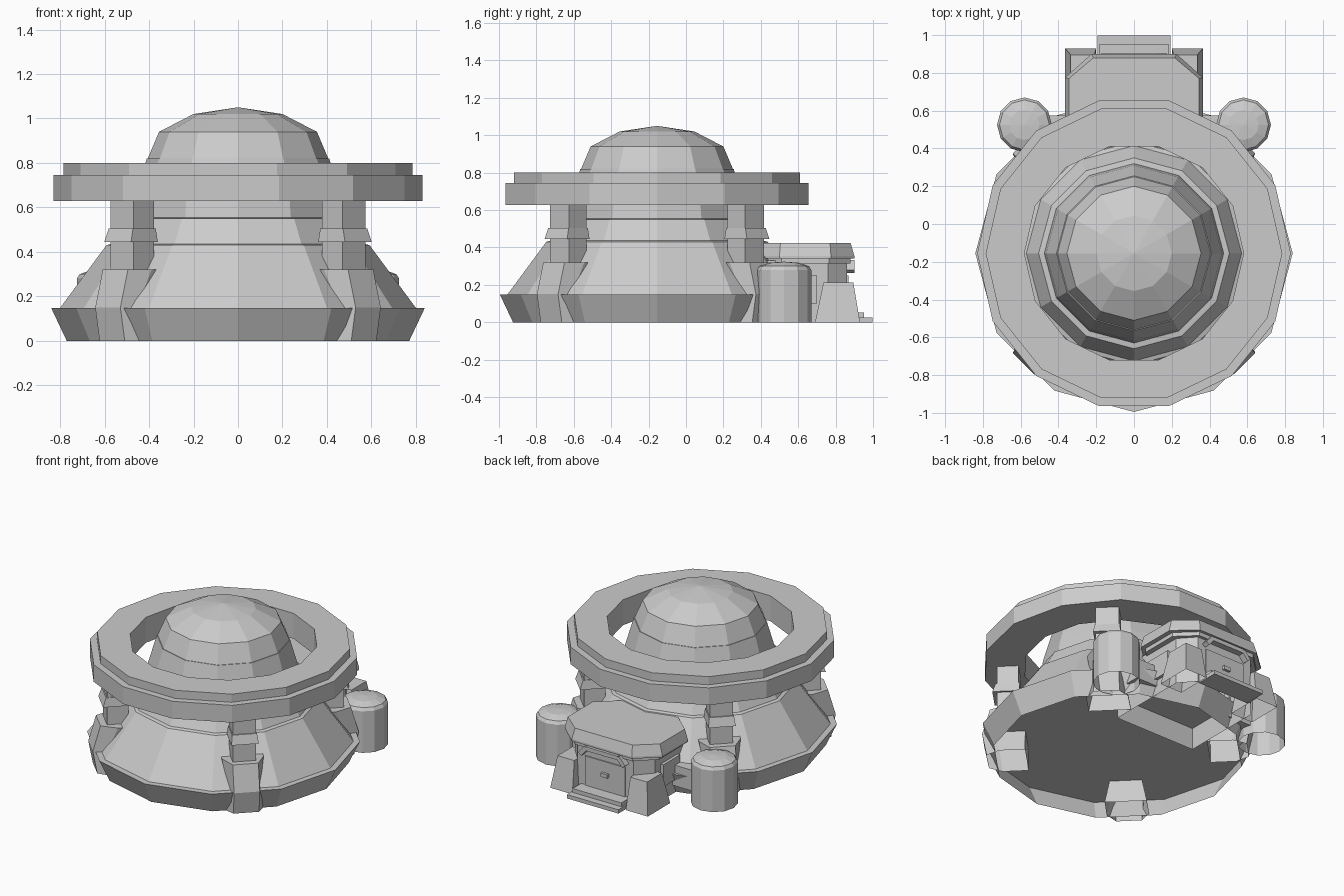
import bpy, bmesh
from math import sin, cos, pi, radians
from mathutils import Matrix

cube = bpy.data.objects.get("Cube")
if cube:
    bpy.data.objects.remove(cube, do_unlink=True)

stone = bpy.data.materials.new("light grey")
stone.use_nodes = True
GREY = (0.6, 0.6, 0.6, 1)
stone.diffuse_color = GREY
stone.node_tree.nodes["Principled BSDF"].inputs["Base Color"].default_value = GREY

CY = -0.155  # centre of the round building


def loft(name, sections, matrix=None, loop=False, open_bottom=False):
    """Join outlines of (x, y, z) points; cap the ends, or close the loop."""
    bm = bmesh.new()
    rows = [[bm.verts.new(p) for p in s] for s in sections]
    n = len(rows[0])
    pairs = list(zip(rows, rows[1:]))
    if loop:
        pairs.append((rows[-1], rows[0]))
    else:
        bm.faces.new(rows[-1])
        if not open_bottom:
            bm.faces.new(rows[0])
    for a, b in pairs:
        for i in range(n):
            j = (i + 1) % n
            bm.faces.new((a[i], a[j], b[j], b[i]))
    if matrix:
        bm.transform(matrix)
    bmesh.ops.recalc_face_normals(bm, faces=bm.faces)
    mesh = bpy.data.meshes.new(name)
    bm.to_mesh(mesh)
    bm.free()
    mesh.materials.append(stone)
    obj = bpy.data.objects.new(name, mesh)
    bpy.context.collection.objects.link(obj)


def lathe(name, profile, sides, x, y, **caps):
    rows = [[(x + r * cos(2 * pi * i / sides), y + r * sin(2 * pi * i / sides), z)
             for i in range(sides)] for r, z in profile]
    loft(name, rows, **caps)


def box(name, x0, x1, y0, y1, z0, z1, matrix=None):
    outline = [(x0, y0), (x1, y0), (x1, y1), (x0, y1)]
    loft(name, [[(x, y, z) for x, y in outline] for z in (z0, z1)], matrix)


def mirrored(half, z):
    """Symmetric outline from its +x half."""
    return [(x, y, z) for x, y in half] + [(-x, y, z) for x, y in reversed(half)]


# Hollow base rim, sloped body and dome, twelve sided
lathe("base_rim", [(.77, 0), (.84, .148)], 12, 0, CY, open_bottom=True)
lathe("main_body", [(.80, .148), (.592, .43), (.57, .436), (.505, .55), (.475, .554),
                    (.465, .63), (.41, .82)], 12, 0, CY, open_bottom=True)
lathe("dome", [(.41, .8), (.405, .822), (.355, .94), (.2, 1.02), (.002, 1.05)],
      12, 0, CY, open_bottom=True)

# Raised ring with a stepped outer edge
lathe("upper_ring", [(.58, .628), (.83, .628), (.83, .745), (.785, .745),
                     (.785, .8), (.58, .8)], 14, 0, CY, loop=True)


# Four legs with hollow feet
def foot_section(z, mid, mid_half, out, out_half):
    pts = [(.56, mid_half), (mid, mid_half), (out, out_half)]
    return [(r, w, z) for r, w in pts] + [(r, -w, z) for r, w in reversed(pts)]


for k, label in enumerate(("back_left", "back_right", "front_right", "front_left")):
    place = Matrix.Translation((0, CY, 0)) @ Matrix.Rotation(radians(45 + 90 * k), 4, 'Z')
    loft("foot_" + label, [foot_section(0, .72, .13, .80, .08),
                           foot_section(.15, .74, .10, .828, .08),
                           foot_section(.32, .68, .13, .78, .08)], place, open_bottom=True)
    box("column_" + label, .605, .738, -.072, .072, .3, .64, place)
    loft("collar_" + label, [[(a, -w, z), (b, -w, z), (b, w, z), (a, w, z)]
                             for z, a, b, w in ((.445, .595, .765, .085),
                                                (.505, .60, .745, .077))], place)

# Hollow entrance wing at the back
wall = [(.3, .2), (.3, .76), (.21, .86)]
loft("entrance_walls", [mirrored(wall, z) for z in (0, .33)], open_bottom=True)
eave = [(.215, .4), (.335, .51), (.335, .765), (.215, .88)]
loft("entrance_eave", [mirrored(eave, z) for z in (.315, .345)])
roof_low = [(.225, .37), (.365, .5), (.365, .775), (.225, .9)]
roof_top = [(.215, .39), (.345, .505), (.345, .77), (.215, .88)]
loft("entrance_roof", [mirrored(roof_low, .342), mirrored(roof_low, .355),
                       mirrored(roof_top, .425)])

# Doorway details
box("door_panel", -.15, .15, .85, .868, .05, .25)
box("door_handle", -.03, .02, .865, .885, .15, .175)
box("door_lintel", -.12, .12, .86, .902, .305, .332)
for i, (depth, top) in enumerate(((.998, .026), (.952, .052))):
    box(f"step_{i + 1}", -.193 + .01 * i, .193 - .01 * i, .85, depth, .026 * i, top)

for side, label in ((1, "left"), (-1, "right")):
    flip = Matrix.Diagonal((side, 1, 1, 1))
    # Sloped corner buttress
    loft("buttress_" + label, [
        [(.2, .69, 0), (.365, .69, 0), (.365, .93, 0), (.2, .93, 0)],
        [(.21, .735, .212), (.335, .735, .212), (.335, .895, .212), (.21, .895, .212)]],
        flip, open_bottom=True)
    # Slanted lintel end
    tilt = flip @ Matrix.Translation((.142, 0, .298)) @ Matrix.Rotation(radians(50), 4, 'Y')
    box("lintel_end_" + label, -.035, .035, .86, .902, -.014, .014, tilt)
    # Side wall panel
    box("wall_panel_" + label, .29, .32, .52, .7, .1, .25, flip)
    # Hollow storage tank and its connecting duct
    lathe("tank_" + label, [(.145, 0), (.145, .28), (.132, .3), (.08, .318), (.002, .324)],
          12, side * .58, .525, open_bottom=True)
    box("tank_duct_" + label, .28, .46, .48, .575, .06, .2, flip)
